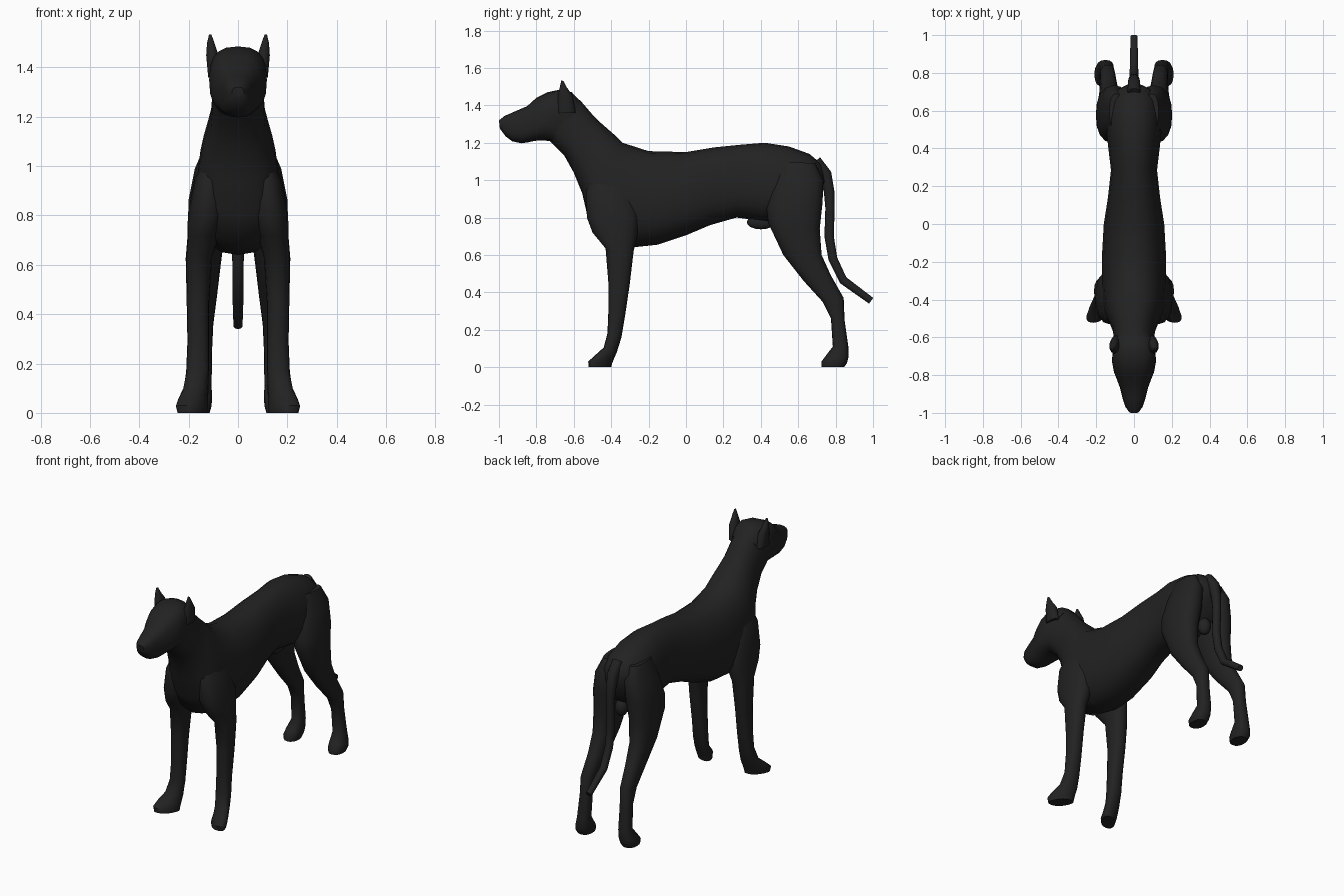
import bpy, bmesh, math
from mathutils import Vector

coat = bpy.data.materials.new("black_coat")
coat.diffuse_color = (0.016, 0.016, 0.016, 1)


def finish(obj):
    obj.data.materials.append(coat)
    bpy.ops.object.select_all(action='DESELECT')
    obj.select_set(True)
    bpy.context.view_layer.objects.active = obj
    bpy.ops.object.shade_smooth_by_angle(angle=math.radians(50))


def loft(name, rings, side=1, n=16, power=0.85, egg=0.0):
    """Ring: y,z of one edge, y,z of the other edge, x min, x max, (outward lean of first edge)."""
    bm = bmesh.new()
    loops = []
    for r in rings:
        y1, z1, y2, z2, xa, xb = r[:6]
        lean = r[6] if len(r) > 6 else 0
        loop = []
        for i in range(n):
            a = 2 * math.pi * i / n
            c, s = math.cos(a), math.sin(a)
            c = math.copysign(abs(c) ** power, c)
            s = math.copysign(abs(s) ** power, s)
            x = (xa + xb) / 2 + (xb - xa) / 2 * s * (1 - egg * c) + lean * c
            loop.append(bm.verts.new((side * x,
                                      (y1 + y2) / 2 + (y1 - y2) / 2 * c,
                                      (z1 + z2) / 2 + (z1 - z2) / 2 * c)))
        loops.append(loop)
    for p, q in zip(loops, loops[1:]):
        for i in range(n):
            j = (i + 1) % n
            bm.faces.new((p[i], p[j], q[j], q[i]))
    bm.faces.new(loops[0])
    bm.faces.new(loops[-1])
    bmesh.ops.recalc_face_normals(bm, faces=bm.faces)
    mesh = bpy.data.meshes.new(name)
    bm.to_mesh(mesh)
    bm.free()
    obj = bpy.data.objects.new(name, mesh)
    bpy.context.collection.objects.link(obj)
    finish(obj)


def blob(name, loc, size):
    bpy.ops.mesh.primitive_uv_sphere_add(segments=14, ring_count=8, location=loc)
    obj = bpy.context.object
    obj.name = name
    obj.scale = size
    finish(obj)


def sym(rows):
    return [(*r[:4], -r[4], r[4]) for r in rows]


# Trunk, rump to shoulders and up the neck (top edge, bottom edge, half width)
loft("trunk_and_neck", sym([
    (.745, 1.0, .70, .90, .05), (.72, 1.09, .68, .84, .11), (.66, 1.14, .62, .80, .14),
    (.55, 1.18, .52, .77, .15), (.42, 1.2, .42, .78, .138), (.30, 1.19, .27, .80, .122),
    (.15, 1.175, .13, .76, .138), (0, 1.15, 0, .705, .16), (-.20, 1.155, -.15, .655, .17),
    (-.34, 1.2, -.29, .64, .17), (-.38, 1.24, -.46, .68, .165), (-.42, 1.275, -.525, .80, .15),
    (-.46, 1.31, -.555, .93, .13), (-.50, 1.35, -.60, 1.04, .112), (-.56, 1.42, -.65, 1.13, .105),
    (-.61, 1.465, -.73, 1.21, .107)]), n=20, egg=0.1)

# Head and muzzle
loft("head", sym([
    (-.57, 1.42, -.68, 1.17, .10), (-.61, 1.47, -.73, 1.21, .112), (-.67, 1.485, -.78, 1.212, .117),
    (-.74, 1.47, -.81, 1.21, .108), (-.80, 1.44, -.84, 1.203, .092), (-.85, 1.395, -.88, 1.197, .075),
    (-.92, 1.365, -.93, 1.208, .06), (-.97, 1.343, -.965, 1.235, .046),
    (-1.0, 1.32, -.995, 1.275, .024)]), n=20, power=0.75)

# Legs and ears, left and right (front edge, back edge, inner x, outer x)
for label, s in (("right", 1), ("left", -1)):
    loft(label + "_front_leg", [
        (-.49, 1.06, -.37, 1.06, .06, .12), (-.535, .94, -.30, .96, .05, .175),
        (-.53, .80, -.25, .82, .05, .203), (-.50, .72, -.26, .70, .08, .205),
        (-.43, .635, -.28, .62, .105, .212), (-.415, .45, -.30, .45, .117, .208),
        (-.415, .30, -.325, .28, .117, .205), (-.42, .18, -.345, .16, .117, .21),
        (-.44, .105, -.37, .08, .122, .22, .012), (-.49, .06, -.385, .045, .13, .235, .025),
        (-.523, .03, -.395, .02, .132, .242, .03), (-.52, 0, -.40, 0, .135, .235, .03)], s)
    loft(label + "_hind_leg", [
        (.50, 1.10, .69, 1.09, .06, .13), (.465, .98, .735, 1.0, .03, .175),
        (.43, .85, .73, .88, .03, .20), (.44, .77, .715, .74, .05, .202),
        (.52, .60, .725, .60, .07, .192), (.63, .46, .775, .49, .085, .182),
        (.73, .35, .843, .37, .10, .18), (.775, .26, .848, .25, .105, .18),
        (.785, .11, .868, .11, .107, .187), (.745, .058, .868, .05, .105, .205),
        (.724, .03, .86, .02, .108, .21), (.725, 0, .845, 0, .115, .203)], s)
    loft(label + "_ear", [
        (-.69, 1.36, -.59, 1.36, .07, .122), (-.685, 1.45, -.605, 1.45, .078, .13),
        (-.674, 1.50, -.64, 1.50, .095, .126), (-.667, 1.533, -.655, 1.53, .107, .118)], s, n=10)

# Tail hanging behind the rump, swept along a centre line (y, z, radius)
path = [(.69, 1.10, .035), (.745, 1.03, .034), (.765, .94, .028), (.77, .85, .025), (.765, .70, .025),
        (.785, .58, .024), (.84, .465, .023), (.99, .355, .019)]
tail = []
for i, (y, z, r) in enumerate(path):
    a, b = path[max(i - 1, 0)], path[min(i + 1, len(path) - 1)]
    d = Vector((b[0] - a[0], b[1] - a[1])).normalized() * r
    tail.append((y - d.y, z + d.x, y + d.y, z - d.x, -r, r))
loft("tail", tail, n=10)

# Underside details
blob("belly_sheath", (0, .40, .775), (.028, .075, .038))
blob("rear_underside", (0, .655, .79), (.04, .04, .055))
